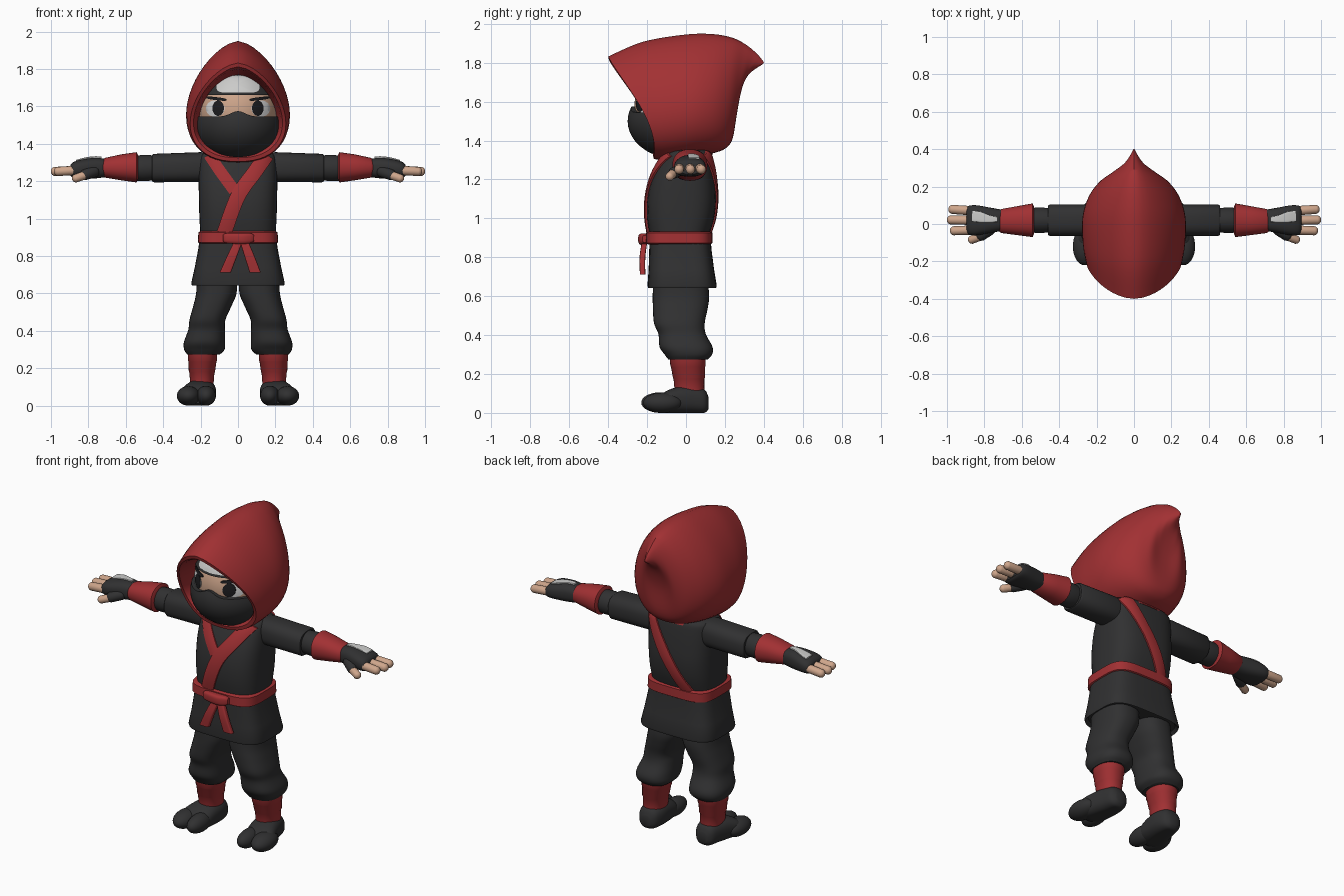
import bpy, bmesh
from math import sin, cos, pi, radians, sqrt, asin, exp, copysign
from mathutils import Vector, Matrix

if "Cube" in bpy.data.objects:
    bpy.data.objects.remove(bpy.data.objects["Cube"])


def material(name, r, g, b):
    m = bpy.data.materials.new(name)
    m.use_nodes = True
    m.diffuse_color = (r, g, b, 1)
    m.node_tree.nodes["Principled BSDF"].inputs["Base Color"].default_value = (r, g, b, 1)
    return m


RED = material("red cloth", .36, .03, .033)
BLACK = material("black cloth", .03, .03, .031)
SKIN = material("skin", .62, .38, .26)
METAL = material("light metal", .6, .6, .59)
WHITE = material("eye white", .72, .72, .72)
PUPIL = material("pupil dark", .012, .012, .014)


def finish(bm, name, mats, recalc=True, rule=None):
    if recalc:
        bmesh.ops.recalc_face_normals(bm, faces=bm.faces)
    if rule:
        for f in bm.faces:
            f.material_index = rule(f.calc_center_median())
    me = bpy.data.meshes.new(name)
    bm.to_mesh(me)
    bm.free()
    for m in mats:
        me.materials.append(m)
    me.shade_smooth()
    me.set_sharp_from_angle(angle=radians(42))
    ob = bpy.data.objects.new(name, me)
    bpy.context.collection.objects.link(ob)
    return ob


def spline(rows, k=4):
    """Catmull-Rom interpolation of parameter rows."""
    if k < 2:
        return rows
    out = []
    for i in range(len(rows) - 1):
        quad = [rows[max(0, min(len(rows) - 1, i + d))] for d in (-1, 0, 1, 2)]
        for s in range(k):
            t = s / k
            out.append(tuple(.5 * (2 * b + (c - a) * t + (2 * a - 5 * b + 4 * c - d) * t * t
                                   + (3 * b - a - 3 * c + d) * t ** 3)
                             for a, b, c, d in zip(*quad)))
    return out + [rows[-1]]


def loft(name, mat, rings, side=1, cap_start=True, recalc=True):
    bm = bmesh.new()
    vs = [[bm.verts.new((p[0] * side, p[1], p[2])) for p in r] for r in rings]
    n = len(vs[0])
    for a, b in zip(vs, vs[1:]):
        for i in range(n):
            j = (i + 1) % n
            bm.faces.new((a[i], a[j], b[j], b[i]))
    if cap_start:
        bm.faces.new(vs[0][::-1])
    bm.faces.new(vs[-1])
    return finish(bm, name, [mat], recalc)


def power(v, e):
    return copysign(abs(v) ** e, v)


def oval(p, n):
    return [(power(cos(2 * pi * i / n), 2 / p), power(sin(2 * pi * i / n), 2 / p)) for i in range(n)]


def tube(name, mat, axis, rows, p=2, k=4, side=1, n=36):
    """Rows are (position on axis, two centre coordinates, two half sizes)."""
    rings = []
    for t, c1, c2, h1, h2 in spline(rows, k):
        ring = []
        for a, b in oval(p, n):
            u, v = c1 + h1 * a, c2 + h2 * b
            q = {"x": (t, u, v), "y": (u, t, v), "z": (u, v, t)}[axis]
            ring.append((q[0], q[1], max(q[2], 0)))
        rings.append(ring)
    return loft(name, mat, rings, side)


def ball(name, mats, c, r, rule=None, segs=32):
    bm = bmesh.new()
    bmesh.ops.create_uvsphere(bm, u_segments=segs, v_segments=segs // 2, radius=1)
    bmesh.ops.transform(bm, matrix=Matrix.Translation(c) @ Matrix.Diagonal((*r, 1)), verts=bm.verts)
    return finish(bm, name, mats, rule=rule)


def capsule(name, mat, p, q, r, side):
    p, q = Vector(p), Vector(q)
    p.x *= side
    q.x *= side
    bm = bmesh.new()
    bmesh.ops.create_uvsphere(bm, u_segments=16, v_segments=12, radius=r)
    for v in bm.verts:
        if v.co.z > .0001:
            v.co.z += (q - p).length
    rot = (q - p).to_track_quat("Z", "Y").to_matrix().to_4x4()
    bmesh.ops.transform(bm, matrix=Matrix.Translation(p) @ rot, verts=bm.verts)
    return finish(bm, name, [mat])


# Hood: rows are top y, top z, bottom y, bottom z, half width, sideways sweep
def hood_ring(yt, zt, yb, zb, w, sweep, n=48):
    ring = []
    for i in range(n):
        a = 2 * pi * i / n
        f = ((1 - cos(a)) / 2) ** .7
        ring.append((w * power(sin(a), .85), yt + (yb - yt) * f + sweep * sin(a) ** 2, zt + (zb - zt) * f))
    return ring


lining = [(-.05, 1.75, -.05, 1.36, .2, 0), (-.375, 1.80, -.16, 1.34, .228, .055),
          (-.395, 1.812, -.17, 1.325, .238, .055)]
shell = [(-.40, 1.832, -.165, 1.305, .256, .055), (-.22, 1.908, -.1, 1.30, .272, .03),
         (0, 1.945, .03, 1.315, .276, .01), (.14, 1.947, .14, 1.335, .245, 0),
         (.24, 1.928, .21, 1.365, .188, 0), (.305, 1.895, .245, 1.43, .12, 0),
         (.35, 1.86, .265, 1.6, .065, 0), (.378, 1.832, .315, 1.73, .032, 0),
         (.40, 1.803, .395, 1.793, .004, 0)]
loft("hood", RED, [hood_ring(*r) for r in lining + spline(shell, 5)])

# Head: skin below, black cap above
HC, HR = Vector((0, -.03, 1.58)), Vector((.218, .235, .23))
ball("head", [SKIN, BLACK], HC, HR, lambda c: int(c.z > 1.69), 48)


def patch(name, mat, c, r, low, high, reach, nx=48, nz=10):
    """Strip wrapped around the front of an ellipsoid, with a lip turned in at the top and bottom."""
    bm = bmesh.new()
    cols = []
    for i in range(nx + 1):
        th = reach * (2 * i / nx - 1)
        z0, z1 = low(sin(th) * r[0]), high(sin(th) * r[0])
        col = []
        for j in range(-1, nz + 2):
            z = z0 + (z1 - z0) * max(0, min(nz, j)) / nz
            s = cos(asin((z - c[2]) / r[2])) * (1 if 0 <= j <= nz else .88)
            col.append(bm.verts.new((c[0] + r[0] * s * sin(th), c[1] - r[1] * s * cos(th), z)))
        cols.append(col)
    for a, b in zip(cols, cols[1:]):
        for j in range(nz + 2):
            bm.faces.new((a[j], b[j], b[j + 1], a[j + 1]))
    return finish(bm, name, [mat], False)


patch("face_mask", BLACK, (0, -.03, 1.5), (.236, .27, .2), lambda x: 1.32,
      lambda x: 1.545 + .03 * exp(-(x / .055) ** 2), radians(110))
patch("headband", BLACK, HC, HR * 1.04, lambda x: 1.66, lambda x: 1.775, radians(110))


def decal(name, mat, x0, z0, hx, hz, off, p=2, tilt=0, scale=1.0):
    """Thin plate lying on the front of the head."""
    rings = []
    r = HR * scale
    for s, o in ((1, -.003), (1, off), (.7, off), (.35, off), (.02, off)):
        ring = []
        for a, b in oval(p, 28):
            u, v = a * hx * s, b * hz * s
            x, z = x0 + u * cos(tilt) - v * sin(tilt), z0 + u * sin(tilt) + v * cos(tilt)
            d = sqrt(max(0, 1 - (x / r.x) ** 2 - ((z - HC.z) / r.z) ** 2))
            ring.append((x, HC.y - r.y * d - o, z))
        rings.append(ring)
    return loft(name, mat, rings, cap_start=False, recalc=False)


decal("forehead_plate", METAL, 0, 1.72, .115, .046, .008, p=7, scale=1.04)
for s, side in ((1, "left"), (-1, "right")):
    decal(side + "_eye_white", WHITE, s * .122, 1.588, .05, .044, .004)
    decal(side + "_pupil", PUPIL, s * .106, 1.59, .031, .041, .007)
    decal(side + "_eyebrow", PUPIL, s * .115, 1.641, .055, .008, .008, 3, s * .12)

# Torso, collar and jacket skirt
TORSO = spline([(.90, 0, -.035, .2, .15), (1.0, 0, -.028, .206, .172), (1.1, 0, -.022, .209, .177),
                (1.2, 0, -.014, .21, .164), (1.29, 0, 0, .207, .14), (1.335, 0, .01, .2, .12),
                (1.352, 0, .01, .178, .1)])
tube("torso", BLACK, "z", TORSO, 3, 1)
tube("collar", RED, "z", [(1.325, 0, .01, .178, .128), (1.353, 0, .01, .165, .116),
                          (1.366, 0, .01, .13, .09)], 2.4)
tube("jacket_skirt", BLACK, "z", [(.93, 0, -.03, .2, .155), (.84, 0, -.029, .212, .16),
                                  (.74, 0, -.024, .231, .168), (.655, 0, -.02, .25, .178),
                                  (.642, 0, -.02, .246, .175), (.66, 0, -.02, .232, .16)], 4, 1)
tube("belt", RED, "z", [(.866, 0, -.035, .203, .16), (.873, 0, -.035, .214, .171),
                        (.926, 0, -.035, .212, .17), (.933, 0, -.035, .2, .158)], 4, 1, n=48)


def torso_y(x, z, face):
    for a, b in zip(TORSO, TORSO[1:]):
        if a[0] <= z <= b[0]:
            t = (z - a[0]) / (b[0] - a[0])
            cy, hx, hy = (a[i] + (b[i] - a[i]) * t for i in (2, 3, 4))
            return cy + face * hy * (1 - min(.93, abs(x) / hx) ** 3) ** (1 / 3)
    return 0


def sash(name, path, width, face, lift=.012):
    pts = spline(path, 8)
    rings = []
    for i, (x, z) in enumerate(pts):
        a, b = pts[max(0, i - 1)], pts[min(len(pts) - 1, i + 1)]
        d = (Vector(b) - Vector(a)).normalized() * width / 2
        ring = []
        for u, o in ((-1, -.012), (-1, lift * .7), (-.5, lift), (0, lift), (.5, lift), (1, lift * .7), (1, -.012)):
            px, pz = x - d.y * u, max(.9, min(1.35, z + d.x * u))
            ring.append((px, torso_y(px, pz, face) + face * o, pz))
        rings.append(ring)
    loft(name, RED, rings)


sash("short_lapel", [(-.155, 1.342), (-.1, 1.26), (-.02, 1.15)], .062, -1, .008)
sash("long_lapel", [(.155, 1.342), (.09, 1.25), (0, 1.12), (-.075, .92)], .08, -1, .015)
sash("back_sash", [(.16, 1.342), (.1, 1.24), (0, 1.08), (-.1, .92)], .07, 1)

# Belt knot and hanging ends
tube("belt_knot", RED, "x", [(-.08, -.212, .895, .012, .018), (-.06, -.216, .895, .02, .027),
                             (.02, -.22, .893, .026, .03), (.065, -.216, .895, .02, .027),
                             (.085, -.212, .895, .012, .018)], 3)
for name, x0, x1 in (("right_belt_end", .005, -.068), ("left_belt_end", .03, .092)):
    tube(name, RED, "z", [(.885, x0, -.212, .022, .014), (.8, (x0 + x1) / 2, -.224, .027, .015),
                          (.712, x1, -.223, .03, .014)], 5)

for s, side in ((1, "left_"), (-1, "right_")):
    # Arms
    tube(side + "sleeve", BLACK, "x", [(.15, .02, 1.275, .075, .075), (.2, .02, 1.275, .083, .08),
                                       (.45, .02, 1.27, .085, .076), (.46, .02, 1.27, .078, .07)], 2.6, 1, s)
    tube(side + "elbow", BLACK, "x", [(.43, .02, 1.272, .062, .064), (.5, .02, 1.27, .068, .07),
                                      (.57, .02, 1.27, .064, .064)], 2, 4, s)
    tube(side + "wrist_wrap", RED, "x", [(.535, .02, 1.274, .074, .066), (.542, .02, 1.274, .09, .081),
                                         (.62, .018, 1.274, .078, .07), (.71, .016, 1.272, .064, .053),
                                         (.722, .016, 1.272, .055, .045)], 2.2, 1, s)
    tube(side + "glove", BLACK, "x", [(.69, .02, 1.27, .054, .045), (.76, .02, 1.27, .066, .055),
                                      (.84, .02, 1.265, .08, .05), (.88, .02, 1.26, .078, .042),
                                      (.895, .02, 1.258, .066, .03)], 2.6, 4, s)
    tube(side + "hand_plate", METAL, "x", [(.73, .025, 1.326, .013, .006), (.77, .028, 1.327, .018, .006),
                                           (.82, .038, 1.32, .028, .006), (.865, .042, 1.308, .028, .006)],
         4, 4, s)
    for name, y, tip in (("ring", .078, .968), ("middle", .022, .976), ("index", -.036, .96)):
        capsule(side + name + "_finger", SKIN, (.86, y * .9, 1.258), (tip, y, 1.252), .025, s)
    capsule(side + "thumb_glove", BLACK, (.77, -.03, 1.25), (.815, -.06, 1.235), .03, s)
    capsule(side + "thumb", SKIN, (.81, -.062, 1.235), (.865, -.083, 1.216), .023, s)

    # Baggy trousers and wrapped shins
    tube(side + "trouser_leg", BLACK, "z", [(.69, .112, -.03, .108, .14), (.6, .116, -.026, .108, .145),
                                            (.53, .138, -.03, .102, .14), (.46, .163, -.034, .096, .13),
                                            (.405, .168, -.02, .098, .122), (.34, .179, 0, .11, .136),
                                            (.3, .18, .012, .108, .122), (.274, .184, .01, .088, .1)],
         2.5, 5, s)
    tube(side + "shin_wrap", RED, "z", [(.3, .19, .008, .079, .094), (.24, .19, .01, .078, .09),
                                        (.236, .19, .01, .075, .087), (.18, .193, .015, .07, .082),
                                        (.176, .193, .015, .067, .079), (.11, .193, .018, .062, .076)],
         2.2, 1, s)

    # Split-toe shoes
    tube(side + "shoe", BLACK, "y", [(.116, .192, .05, .03, .03), (.095, .192, .06, .058, .06),
                                     (.04, .193, .067, .075, .07), (-.03, .203, .066, .085, .07),
                                     (-.1, .217, .056, .09, .057), (-.14, .22, .045, .06, .035)], 2.5, 4, s)
    ball(side + "big_toe", [BLACK], (s * .17, -.13, .053), (.051, .1, .053))
    ball(side + "outer_toes", [BLACK], (s * .265, -.12, .052), (.062, .1, .052))
